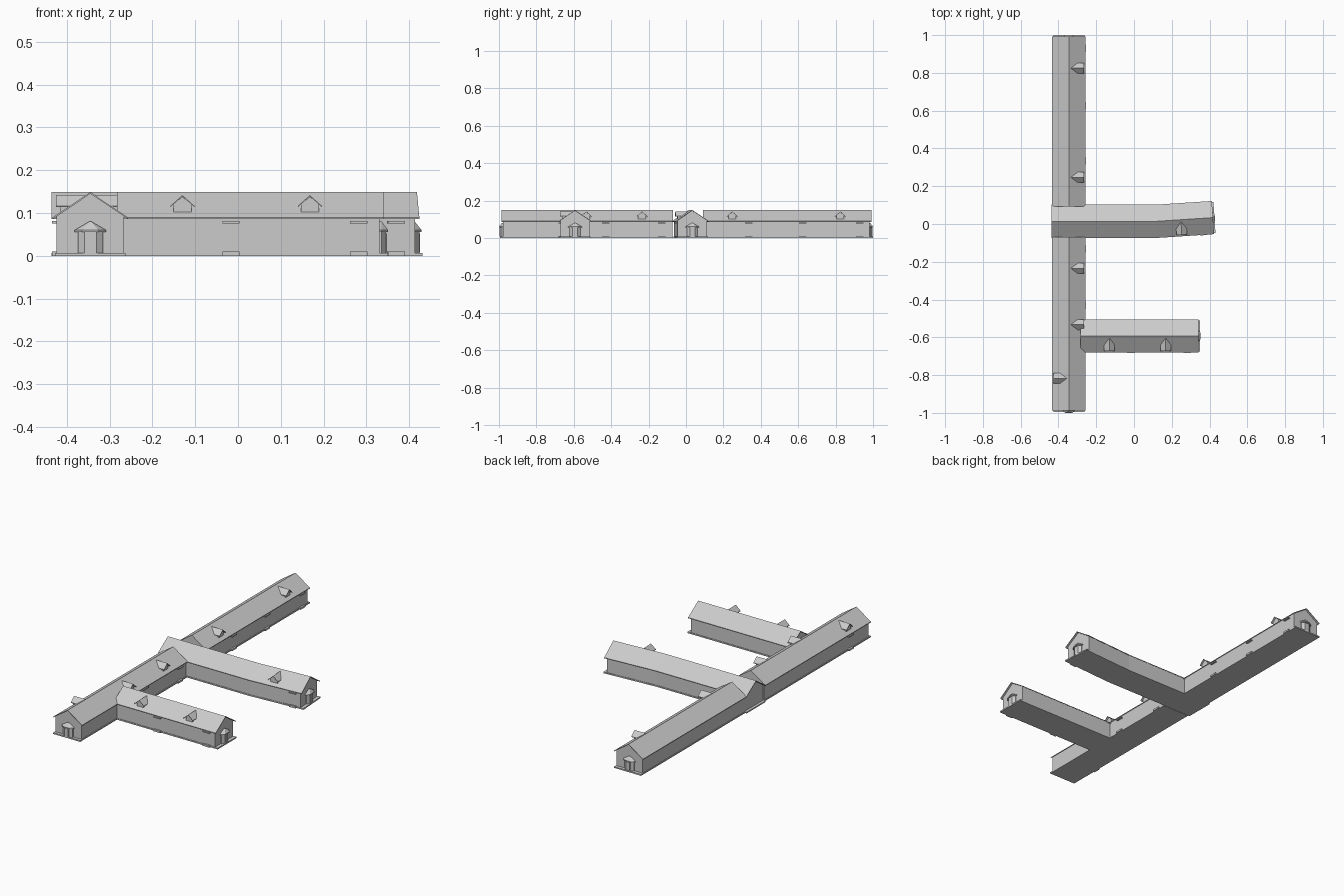
import bpy
import bmesh
from mathutils import Vector

cube = bpy.data.objects.get("Cube")
if cube:
    bpy.data.objects.remove(cube, do_unlink=True)

grey = bpy.data.materials.new("light grey")
grey.use_nodes = True
GREY = (0.6, 0.6, 0.6, 1)
grey.diffuse_color = GREY
grey.node_tree.nodes["Principled BSDF"].inputs["Base Color"].default_value = GREY

EAVE, RIDGE, HALF = 0.09, 0.149, 0.088
SLOPE = (RIDGE - EAVE) / HALF


def finish(name, bm):
    bmesh.ops.recalc_face_normals(bm, faces=bm.faces)
    mesh = bpy.data.meshes.new(name)
    bm.to_mesh(mesh)
    bm.free()
    mesh.materials.append(grey)
    obj = bpy.data.objects.new(name, mesh)
    bpy.context.collection.objects.link(obj)
    return obj


def loft(name, rings):
    """Join rings of points into a capped solid."""
    bm = bmesh.new()
    rows = [[bm.verts.new(p) for p in ring] for ring in rings]
    n = len(rows[0])
    for a, b in zip(rows, rows[1:]):
        for i in range(n):
            j = (i + 1) % n
            bm.faces.new((a[i], a[j], b[j], b[i]))
    bm.faces.new(rows[0])
    bm.faces.new(rows[-1])
    return finish(name, bm)


def sweep(name, path, profile):
    """Sweep a (sideways, height) profile along a level mitred path."""
    pts = [Vector(p) for p in path]
    dirs = [(b - a).normalized() for a, b in zip(pts, pts[1:])]
    rings = []
    for i, p in enumerate(pts):
        before, after = dirs[max(i - 1, 0)], dirs[min(i, len(dirs) - 1)]
        d = (before + after).normalized()
        side = Vector((-d.y, d.x)) / d.dot(after)
        rings.append([(*(p + side * s), z) for s, z in profile])
    return loft(name, rings)


def trimmed(path, start, end):
    """Shorten a path at both ends (negative lengthens it)."""
    pts = [Vector(p) for p in path]
    first = (pts[1] - pts[0]).normalized()
    last = (pts[-1] - pts[-2]).normalized()
    return [pts[0] + first * start, *pts[1:-1], pts[-1] - last * end]


def chevron(half, eave, ridge, t):
    return [(-half, eave), (0, ridge), (half, eave),
            (half, eave - t), (0, ridge - t), (-half, eave - t)]


def house(half, floor, eave, ridge):
    return [(-half, floor), (half, floor), (half, eave), (0, ridge), (-half, eave)]


def slab(half, low, high):
    return [(-half, low), (half, low), (half, high), (-half, high)]


def block(name, path, start, end):
    """Walls, roof and ground slab of one range of the building."""
    w = HALF - 0.009
    sweep(name + "_walls", trimmed(path, start, end),
          house(w, 0.004, RIDGE - SLOPE * w - 0.002, RIDGE - 0.002))
    sweep(name + "_roof", path, chevron(HALF, EAVE, RIDGE, 0.004))
    sweep(name + "_slab", trimmed(path, min(start, 0), -0.008),
          slab(w + 0.003, 0, 0.007))


def bay(name, wall, out):
    """Three-sided entrance bay with a hipped hood on a gable end."""
    wall, out = Vector(wall), Vector(out).normalized()
    side = Vector((-out.y, out.x))

    def ring(back, front, depth, z):
        plan = [(-back, -0.01), (back, -0.01), (back, 0.004),
                (front, depth), (-front, depth), (-back, 0.004)]
        return [(*(wall + side * s + out * d), z) for s, d in plan]

    loft(name + "_body", [ring(0.029, 0.014, 0.015, 0.004),
                          ring(0.029, 0.014, 0.015, 0.06)])
    loft(name + "_hood", [ring(0.037, 0.019, 0.02, 0.056),
                          ring(0.037, 0.019, 0.02, 0.06),
                          ring(0.003, 0.002, 0.005, 0.08)])
    sweep(name + "_door", [wall + out * 0.014, wall + out * 0.017],
          slab(0.01, 0.008, 0.052))


def dormer(name, ridge_point, out):
    p, out = Vector(ridge_point), Vector(out).normalized()
    sweep(name + "_body", [p + out * 0.02, p + out * 0.07],
          house(0.021, 0.099, 0.121, 0.138))
    sweep(name + "_roof", [p + out * 0.012, p + out * 0.08],
          chevron(0.028, 0.117, 0.142, 0.003))


def side_door(name, wall, out):
    """Flat canopy and doorstep against a long wall."""
    p, out = Vector(wall), Vector(out).normalized()
    sweep(name + "_canopy", [p - out * 0.004, p + out * 0.011], slab(0.02, 0.076, 0.082))
    sweep(name + "_step", [p - out * 0.004, p + out * 0.01], slab(0.02, 0, 0.01))


# Long main range, in two lengths either side of the crossing wing
MX = -0.345
south = [(MX, -0.07), (MX, -0.987)]
north = [(MX, 0.092), (MX, 0.992)]
block("main_south", south, 0.002, 0.008)
block("main_north", north, 0.002, 0.01)

# Crossing wing with a slight bend, and the straight front wing
AY, BY = 0.014, -0.593
bend, tip = Vector((0.115, AY)), Vector((0.418, 0.034))
bent_dir = (tip - bend).normalized()
block("middle_wing", [(-0.436, AY), bend, tip], 0.014, 0.01)
block("front_wing", [(-0.283, BY), (0.341, BY)], 0.006, 0.01)

# Entrance bays on the gable ends
bay("south_bay", (MX, -0.98), (0, -1))
bay("north_bay", (MX, 0.98), (0, 1))
bay("middle_bay", tip - bent_dir * 0.01, bent_dir)
bay("front_bay", (0.331, BY), (1, 0))

# Dormers
EAST, WEST, FRONT = (1, 0), (-1, 0), (0, -1)
for i, y in enumerate((0.825, 0.247, -0.235, -0.533)):
    dormer(f"east_dormer_{i}", (MX, y), EAST)
dormer("west_dormer", (MX, -0.817), WEST)
for i, x in enumerate((-0.13, 0.168)):
    dormer(f"front_dormer_{i}", (x, BY), FRONT)
right_of_bend = Vector((bent_dir.y, -bent_dir.x))
dormer("middle_dormer", bend + bent_dir * 0.133, right_of_bend)

# Side doors along the walls
WALL = HALF - 0.009
for i, y in enumerate((-0.43, -0.13, 0.335, 0.625, 0.93)):
    side_door(f"east_door_{i}", (MX + WALL, y), EAST)
side_door("west_door", (MX - WALL, -0.817), WEST)
for i, x in enumerate((-0.016, 0.282)):
    side_door(f"front_door_{i}", (x, BY - WALL), FRONT)
side_door("middle_door", bend + bent_dir * 0.25 + right_of_bend * WALL, right_of_bend)
